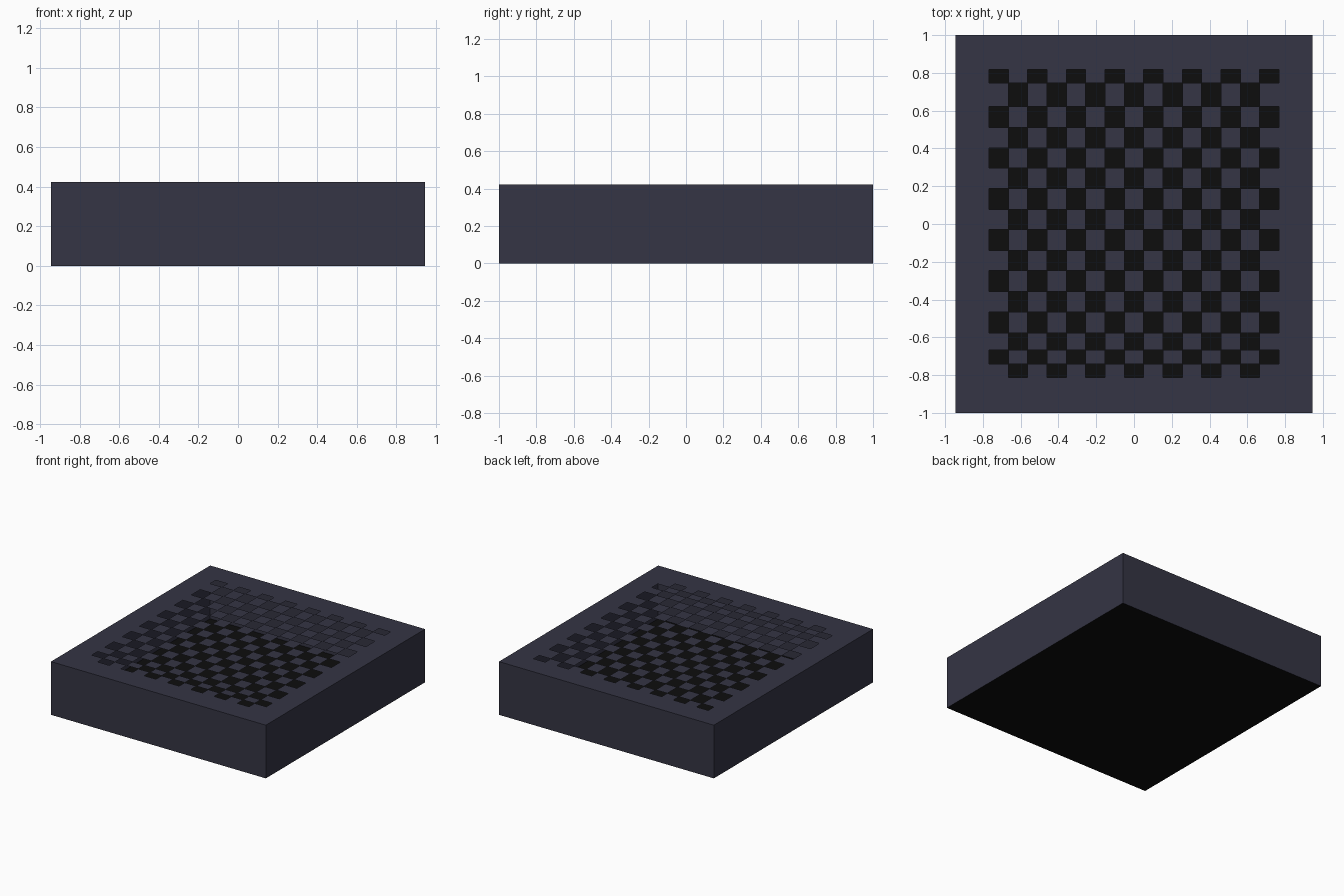
import bpy, bmesh

if "Cube" in bpy.data.objects:
    bpy.data.objects.remove(bpy.data.objects["Cube"])

HX, HY, H = 0.945, 1.0, 0.423


def material(name, color):
    m = bpy.data.materials.new(name)
    m.diffuse_color = (*color, 1)
    m.use_nodes = True
    m.node_tree.nodes["Principled BSDF"].inputs["Base Color"].default_value = m.diffuse_color
    return m


def make_object(name, bm, mat):
    bmesh.ops.remove_doubles(bm, verts=bm.verts, dist=1e-5)
    mesh = bpy.data.meshes.new(name)
    bm.to_mesh(mesh)
    bm.free()
    mesh.materials.append(mat)
    ob = bpy.data.objects.new(name, mesh)
    bpy.context.collection.objects.link(ob)
    return ob


def face(bm, pts):
    return bm.faces.new([bm.verts.new(p) for p in pts])


slate = material("slate", (0.035, 0.035, 0.058))
black = material("black", (0.004, 0.004, 0.004))

# thin side walls of the hollow case
bm = bmesh.new()
corners = [(-HX, -HY), (HX, -HY), (HX, HY), (-HX, HY)]
for (ax, ay), (bx, by) in zip(corners, corners[1:] + corners[:1]):
    face(bm, [(ax, ay, 0), (bx, by, 0), (bx, by, H), (ax, ay, H)])
make_object("case_walls", bm, slate)

# top sheet with a checkerboard of open holes
xs = [-HX] + [-0.768 + 0.1024 * i for i in range(16)] + [HX]
ys = [HY, 0.817, 0.747, 0.622, 0.511, 0.402, 0.296, 0.188, 0.077, -0.029,
      -0.14, -0.246, -0.357, -0.466, -0.577, -0.667, -0.741, -0.812, -HY]
bm = bmesh.new()
for r in range(len(ys) - 1):
    for c in range(len(xs) - 1):
        inside = 0 < r < len(ys) - 2 and 0 < c < len(xs) - 2
        if inside and (r + c) % 2 == 0:
            continue
        x0, x1, y1, y0 = xs[c], xs[c + 1], ys[r], ys[r + 1]
        face(bm, [(x0, y0, H), (x1, y0, H), (x1, y1, H), (x0, y1, H)])
# merge coplanar cells into larger faces
bmesh.ops.remove_doubles(bm, verts=bm.verts, dist=1e-5)
make_object("checker_grille_top", bm, slate)

# dark floor panel seen through the holes
bm = bmesh.new()
face(bm, [(x, y, 0) for x, y in reversed(corners)])
make_object("floor_panel", bm, black)
